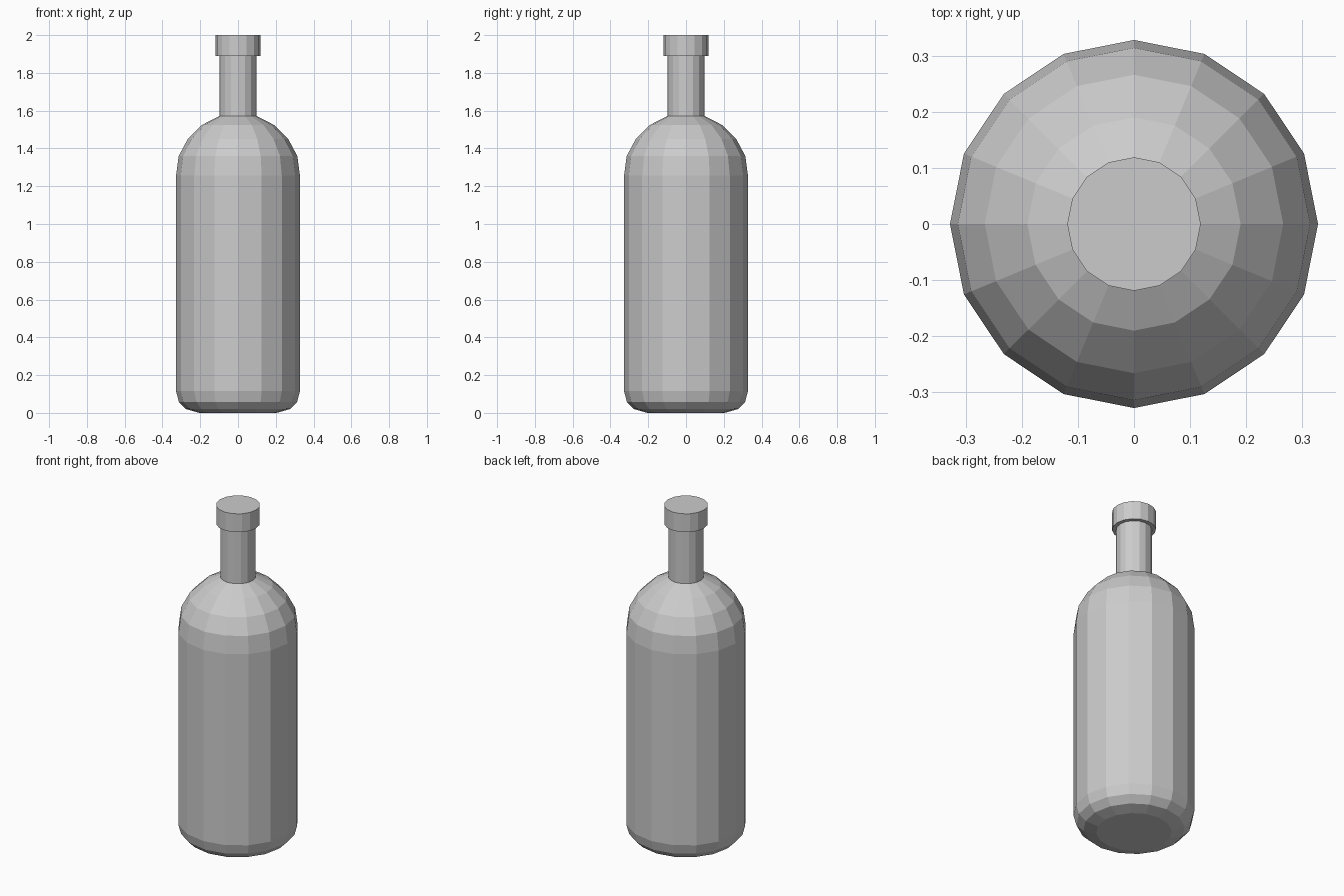
import bpy
import bmesh
from math import cos, sin, tau

SIDES = 16

cube = bpy.data.objects.get("Cube")
if cube:
    bpy.data.objects.remove(cube, do_unlink=True)

grey = bpy.data.materials.new("plain_grey")
grey.use_nodes = True
grey.diffuse_color = (0.6, 0.6, 0.6, 1)
grey.node_tree.nodes["Principled BSDF"].inputs["Base Color"].default_value = (0.6, 0.6, 0.6, 1)


def lathe(name, profile):
    """Closed flat-shaded solid from (radius, height) rings, bottom to top."""
    bm = bmesh.new()
    rings = [[bm.verts.new((r * cos(tau * i / SIDES), r * sin(tau * i / SIDES), z))
              for i in range(SIDES)] for r, z in profile]
    for low, high in zip(rings, rings[1:]):
        for i in range(SIDES):
            j = (i + 1) % SIDES
            bm.faces.new((low[i], low[j], high[j], high[i]))
    bm.faces.new(rings[0][::-1])
    bm.faces.new(rings[-1])
    mesh = bpy.data.meshes.new(name)
    bm.to_mesh(mesh)
    bm.free()
    mesh.materials.append(grey)
    obj = bpy.data.objects.new(name, mesh)
    bpy.context.collection.objects.link(obj)
    return obj


# Body with a rounded base and domed shoulder, running into the neck
lathe("bottle_body", [
    (0.205, 0), (0.275, 0.02), (0.313, 0.058), (0.328, 0.115),
    (0.328, 1.257), (0.314, 1.36), (0.266, 1.45), (0.19, 1.525),
    (0.097, 1.572), (0.097, 1.89),
])

# Wider collar closing the top of the neck
lathe("bottle_cap", [(0.119, 1.89), (0.119, 2.0)])
